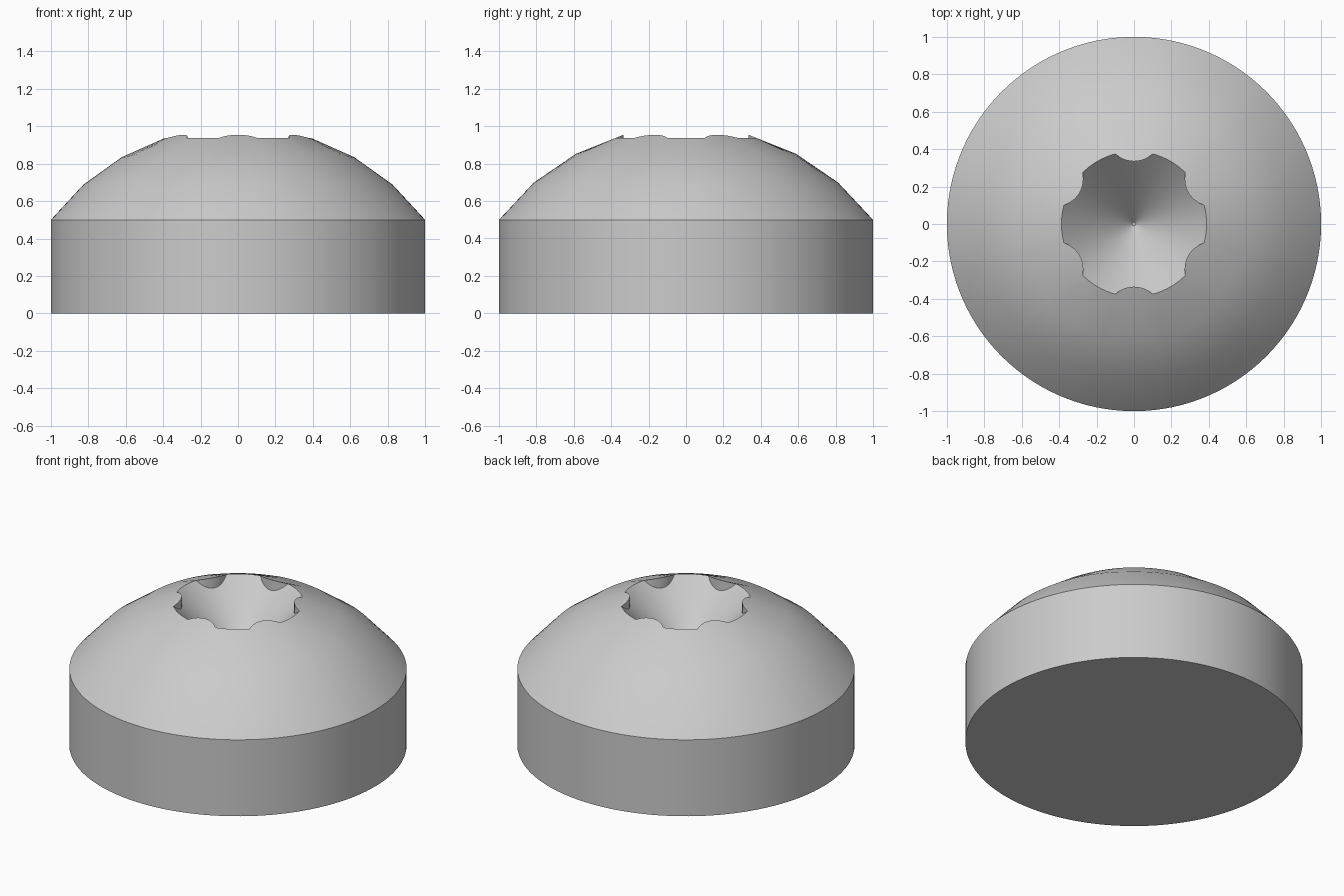
import bpy, bmesh
from math import sin, cos, sqrt, asin, pi, radians

cube = bpy.data.objects.get("Cube")
if cube:
    bpy.data.objects.remove(cube, do_unlink=True)

SEGMENTS = 120          # columns around the axis
RIM_Z = 0.5             # top of the straight side
DOME_R, DOME_C = 1.25, -0.25
LOBE_R = 0.388          # outer radius of the six-lobed socket
BUMP_D, BUMP_R = 0.48, 0.145
DOME_STEPS = 3

steel = bpy.data.materials.new("grey steel")
steel.use_nodes = True
grey = (0.6, 0.6, 0.6, 1)
steel.diffuse_color = grey
steel.node_tree.nodes["Principled BSDF"].inputs["Base Color"].default_value = grey


def dome_z(r):
    return DOME_C + sqrt(DOME_R ** 2 - r ** 2)


def cone_z(r):
    """45 degree countersunk floor that meets the dome at the lobe tips."""
    return dome_z(LOBE_R) - (LOBE_R - r)


def socket_radius(a):
    """Circle cut by six round ridges pointing inward."""
    phi = (a % (pi / 3)) - pi / 6
    root = BUMP_R ** 2 - (BUMP_D * sin(phi)) ** 2
    if root <= 0:
        return LOBE_R
    return min(LOBE_R, BUMP_D * cos(phi) - sqrt(root))


def column(a):
    """Profile from the bottom edge up the dome and down into the socket."""
    r = socket_radius(a)
    outer, inner = asin(1 / DOME_R), asin(r / DOME_R)
    pts = [(1, 0), (1, RIM_Z)]
    for i in range(1, DOME_STEPS + 1):
        t = DOME_R * sin(outer + (inner - outer) * i / DOME_STEPS)
        pts.append((t, dome_z(t)))
    pts += [(r, cone_z(r)), (0.01, cone_z(0.01))]
    return pts


# Screw head: side, dome, ridge walls and conical socket in one shell
bm = bmesh.new()
columns = []
for i in range(SEGMENTS):
    a = 2 * pi * i / SEGMENTS
    columns.append([bm.verts.new((r * cos(a), r * sin(a), z)) for r, z in column(a)])
for i, left in enumerate(columns):
    right = columns[(i + 1) % SEGMENTS]
    for j in range(len(left) - 1):
        bm.faces.new((left[j], right[j], right[j + 1], left[j + 1]))

# Flat underside and the tiny flat at the socket centre
bm.faces.new([c[0] for c in reversed(columns)])
bm.faces.new([c[-1] for c in columns])
bmesh.ops.remove_doubles(bm, verts=bm.verts, dist=0.0001)
bmesh.ops.recalc_face_normals(bm, faces=bm.faces)

mesh = bpy.data.meshes.new("screw_head")
bm.to_mesh(mesh)
bm.free()
mesh.materials.append(steel)
head = bpy.data.objects.new("screw_head", mesh)
bpy.context.collection.objects.link(head)
bpy.context.view_layer.objects.active = head
head.select_set(True)
bpy.ops.object.shade_smooth_by_angle(angle=radians(30))
